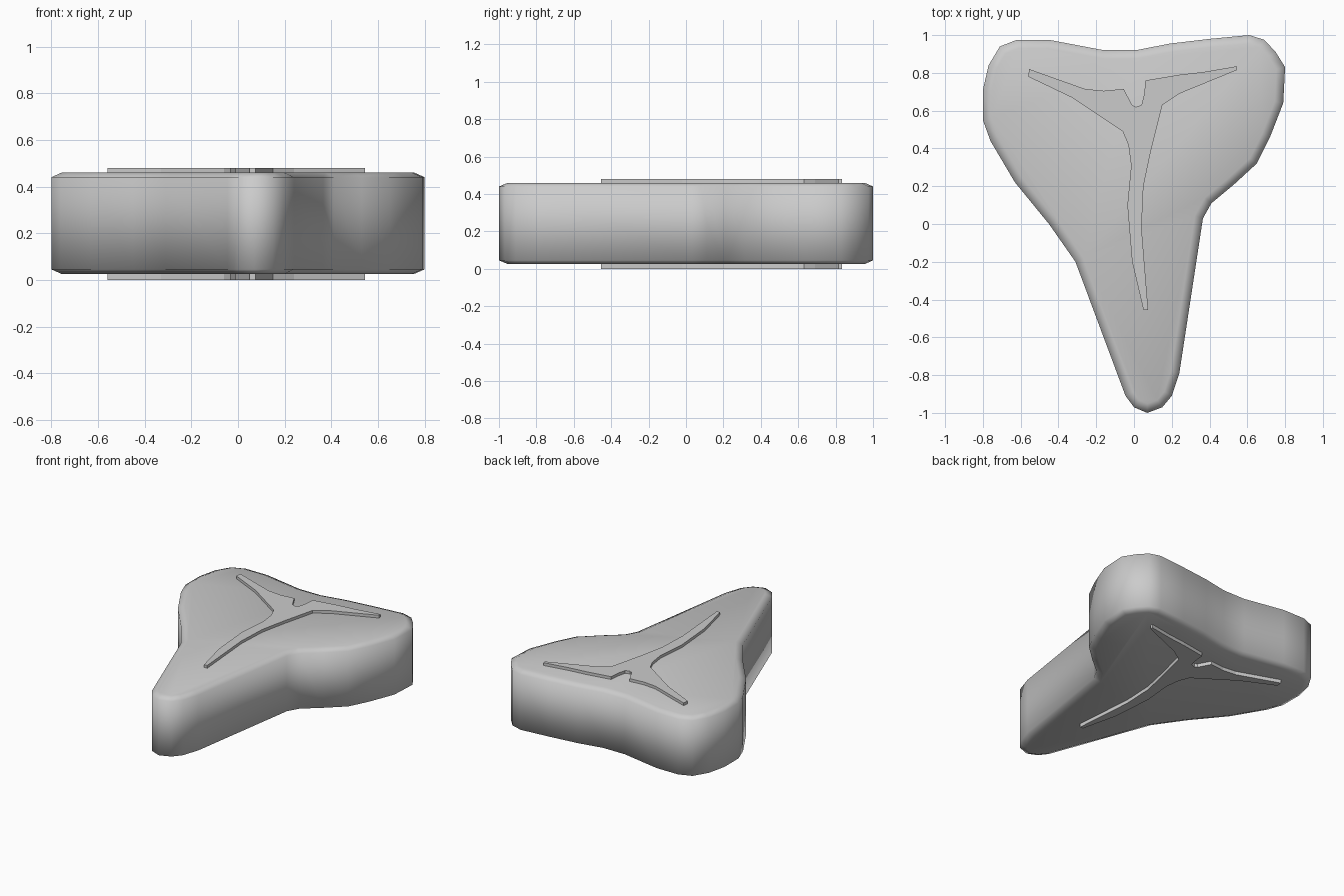
import bpy
import bmesh

# Remove the default cube
default_cube = bpy.data.objects.get("Cube")
if default_cube:
    bpy.data.objects.remove(default_cube, do_unlink=True)

# Single plain grey
grey = bpy.data.materials.new("plain grey")
grey.use_nodes = True
colour = (0.6, 0.6, 0.6, 1)
grey.diffuse_color = colour
grey.node_tree.nodes["Principled BSDF"].inputs["Base Color"].default_value = colour


def make_slab(name, outline, bottom, top, inset=0, drop=0):
    """Extrude a closed outline; optionally give both caps a sloped rim."""
    bm = bmesh.new()
    base = bm.faces.new([bm.verts.new((x, y, bottom + drop)) for x, y in outline])
    height = top - bottom - drop - drop
    extruded = bmesh.ops.extrude_face_region(bm, geom=[base], use_keep_orig=True)
    raised = [item for item in extruded["geom"] if isinstance(item, bmesh.types.BMVert)]
    bmesh.ops.translate(bm, verts=raised, vec=(0, 0, height))
    bmesh.ops.recalc_face_normals(bm, faces=bm.faces)
    if inset:
        caps = [face for face in bm.faces if abs(face.normal.z) > 0.9]
        bmesh.ops.inset_region(bm, faces=caps, thickness=inset, depth=drop,
                               use_even_offset=True)
        # Keep the caps level after the rim is made
        for face in caps:
            level = top if face.normal.z > 0 else bottom
            for vert in face.verts:
                vert.co.z = level
    mesh = bpy.data.meshes.new(name)
    bm.to_mesh(mesh)
    bm.free()
    mesh.materials.append(grey)
    slab = bpy.data.objects.new(name, mesh)
    bpy.context.collection.objects.link(slab)
    return slab


# Meat body: wide two-lobed back, narrow rounded tail at the front
meat_outline = [
    (-.71, .94), (-.62, .975), (-.45, .975), (-.16, .92), (.01, .92),
    (.19, .955), (.4, .98), (.61, 1), (.69, .975), (.75, .91),
    (.8, .83), (.79, .64), (.72, .46), (.65, .32), (.53, .21),
    (.41, .11), (.365, .03), (.24, -.79), (.2, -.91), (.15, -.97),
    (.07, -1), (0, -.97), (-.045, -.91), (-.31, -.2), (-.45, 0),
    (-.63, .22), (-.76, .44), (-.8, .55), (-.8, .71), (-.77, .84),
]
meat = make_slab("meat_body", meat_outline, 0.025, 0.46, inset=0.045, drop=0.02)
for polygon in meat.data.polygons:
    polygon.use_smooth = True

# T-shaped bone passing through the body, standing slightly proud on both sides
bone_outline = [
    (-.555, .82), (-.26, .715), (-.16, .705), (-.055, .715), (-.01, .63),
    (.01, .62), (.04, .63), (.055, .69), (.06, .76), (.24, .79),
    (.37, .805), (.545, .835), (.545, .815), (.24, .69), (.15, .63),
    (.09, .39), (.05, .2), (.04, -.02), (.075, -.455), (.05, -.455),
    (-.01, -.2), (-.035, .1), (-.015, .31), (-.03, .42), (-.06, .49),
    (-.18, .57), (-.33, .67), (-.56, .78),
]
make_slab("t_bone", bone_outline, 0, 0.48)
